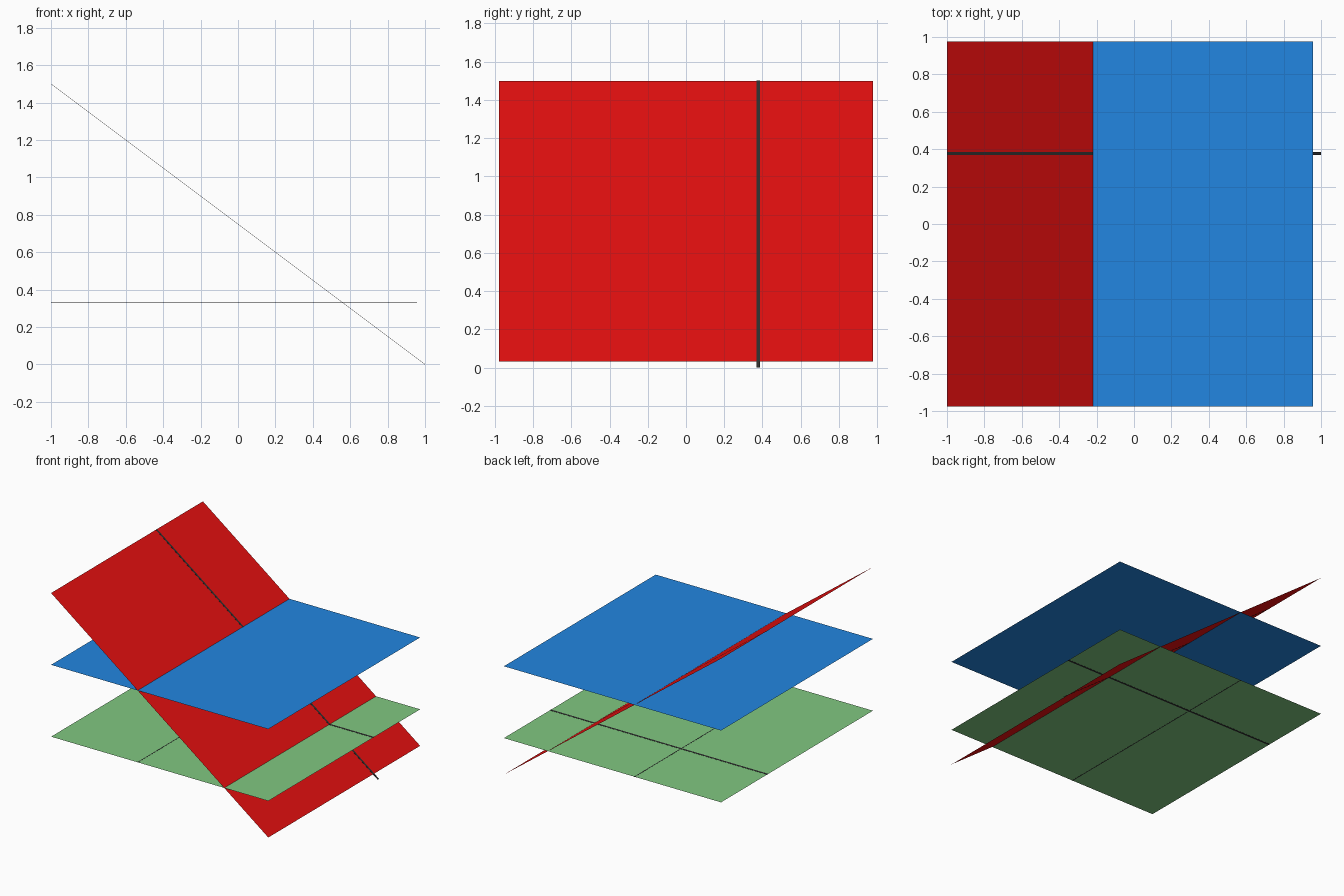
import bpy, bmesh
from mathutils import Vector

if "Cube" in bpy.data.objects:
    bpy.data.objects.remove(bpy.data.objects["Cube"])

X0, X1, Y = -1.0, 0.957, 0.977      # shared plane extents
Z_ALPHA, Z_PI = 0.915, 0.33         # heights of the level planes


def slope(x):
    """Height of the inclined plane at x."""
    return 0.75 - 0.75 * x


def material(name, rgb):
    m = bpy.data.materials.new(name)
    m.diffuse_color = (*rgb, 1)
    m.use_nodes = True
    m.node_tree.nodes["Principled BSDF"].inputs["Base Color"].default_value = m.diffuse_color
    return m


def sheet(name, x0, x1, y0, y1, height, mat, thick=0.0):
    """Flat rectangle whose height depends on x; optional tiny thickness."""
    bm = bmesh.new()
    pts = [Vector((x, y, height(x))) for x, y in
           ((x0, y0), (x1, y0), (x1, y1), (x0, y1))]
    face = bm.faces.new([bm.verts.new(p) for p in pts])
    face.normal_update()
    if thick:
        n = face.normal.copy()
        bmesh.ops.translate(bm, verts=bm.verts[:], vec=-n * thick / 2)
        ext = bmesh.ops.extrude_face_region(bm, geom=[face], use_keep_orig=True)
        top = [v for v in ext["geom"] if isinstance(v, bmesh.types.BMVert)]
        bmesh.ops.translate(bm, verts=top, vec=n * thick)
        bmesh.ops.recalc_face_normals(bm, faces=bm.faces[:])
    me = bpy.data.meshes.new(name)
    bm.to_mesh(me)
    bm.free()
    me.materials.append(mat)
    ob = bpy.data.objects.new(name, me)
    bpy.context.collection.objects.link(ob)
    return ob


red = material("red", (0.8, 0.005, 0.005))
blue = material("blue", (0.016, 0.24, 0.75))
green = material("green", (0.22, 0.58, 0.22))
dark = material("dark", (0.03, 0.03, 0.03))

# Three planes: one inclined, two level
sheet("inclined_plane", X0, X1, -Y, Y, slope, red)
sheet("upper_plane", X0, X1, -Y, Y, lambda x: Z_ALPHA, blue)
sheet("lower_plane", X0, X1, -Y, Y, lambda x: Z_PI, green)

# Slope line on the inclined plane, running past its lower edge
sheet("slope_line", X0, 1.0, 0.37, 0.386, slope, dark, 0.002)

# Its projection on the lower plane
sheet("slope_line_projection", X0, X1, 0.37, 0.386, lambda x: Z_PI, dark, 0.002)

# Projection of the upper intersection line on the lower plane
xc = (0.75 - Z_ALPHA) / 0.75
sheet("intersection_projection", xc - 0.003, xc + 0.003, -Y, Y,
      lambda x: Z_PI, dark, 0.002)
